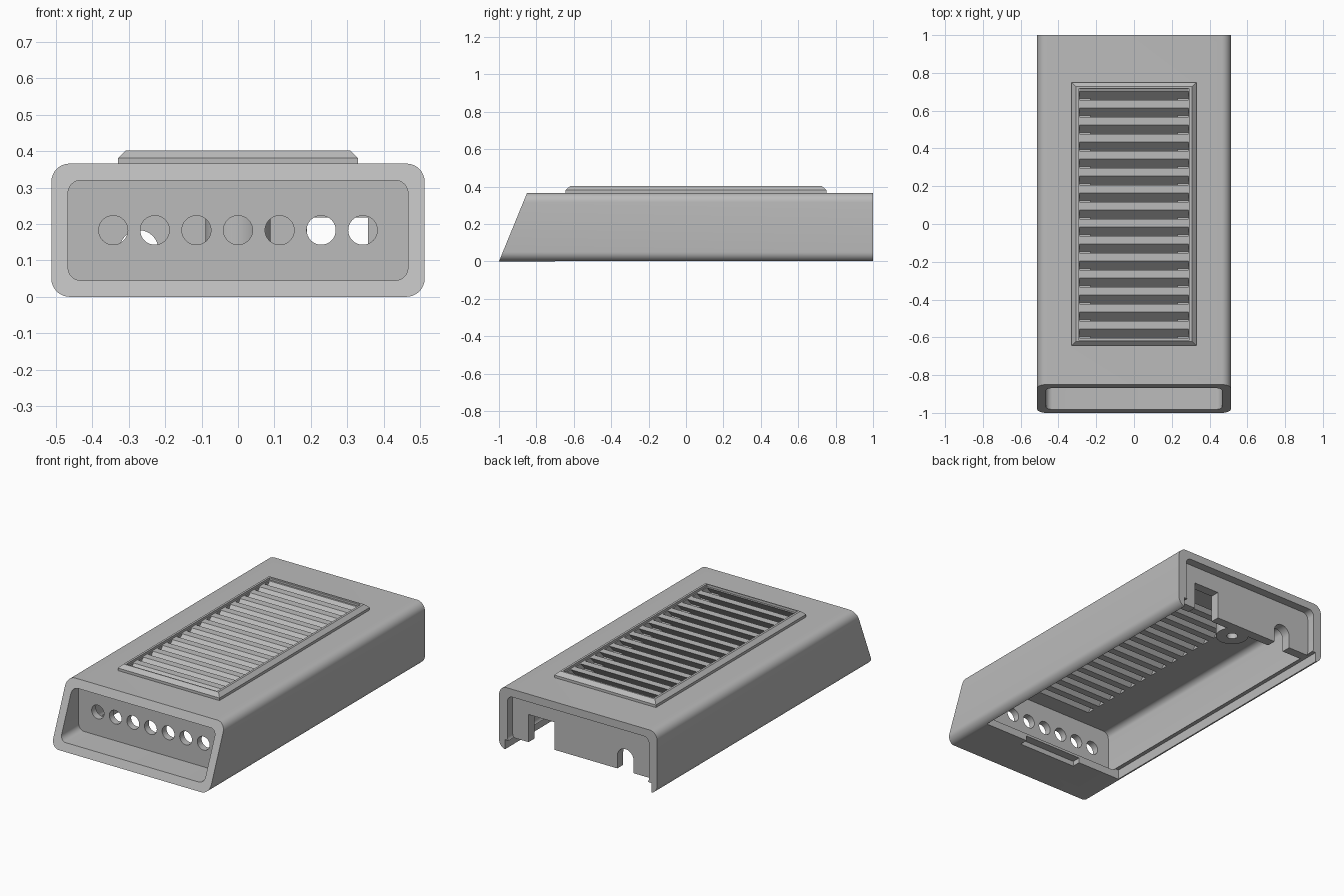
import bpy, bmesh, math

if "Cube" in bpy.data.objects:
    bpy.data.objects.remove(bpy.data.objects["Cube"], do_unlink=True)

grey = bpy.data.materials.new("plain grey")
grey.use_nodes = True
COLOUR = (0.5, 0.5, 0.5, 1)
grey.diffuse_color = COLOUR
grey.node_tree.nodes["Principled BSDF"].inputs["Base Color"].default_value = COLOUR


def rounded(hw, z0, z1, r, steps=8):
    """Rounded rectangle outline in x, z."""
    pts = []
    corners = [(hw - r, z1 - r), (r - hw, z1 - r), (r - hw, z0 + r), (hw - r, z0 + r)]
    for q, (cx, cz) in enumerate(corners):
        for i in range(steps + 1):
            a = math.pi / 2 * (q + i / steps)
            pts.append((cx + r * math.cos(a), cz + r * math.sin(a)))
    return pts


def rect(x0, x1, z0, z1):
    return [(x0, z0), (x1, z0), (x1, z1), (x0, z1)]


def circle(cx, cz, r, n=32):
    return [(cx + r * math.cos(2 * math.pi * i / n), cz + r * math.sin(2 * math.pi * i / n))
            for i in range(n)]


def prism(name, outline, y0, y1, lean0=0, lean1=0):
    """Outline in x, z drawn out along y; each end may lean with height."""
    bm = bmesh.new()
    ends = [[bm.verts.new((x, y + lean * z, z)) for x, z in outline]
            for y, lean in ((y0, lean0), (y1, lean1))]
    bm.faces.new(ends[0])
    bm.faces.new(ends[1])
    n = len(outline)
    for i in range(n):
        j = (i + 1) % n
        bm.faces.new((ends[0][i], ends[0][j], ends[1][j], ends[1][i]))
    return finish(name, bm)


def finish(name, bm):
    bmesh.ops.recalc_face_normals(bm, faces=bm.faces)
    mesh = bpy.data.meshes.new(name)
    bm.to_mesh(mesh)
    bm.free()
    mesh.materials.append(grey)
    ob = bpy.data.objects.new(name, mesh)
    bpy.context.collection.objects.link(ob)
    return ob


def cylinder(name, x, y, z0, z1, r):
    bm = bmesh.new()
    bmesh.ops.create_cone(bm, cap_ends=True, segments=32, radius1=r, radius2=r, depth=z1 - z0)
    bmesh.ops.translate(bm, verts=bm.verts, vec=(x, y, (z0 + z1) / 2))
    return finish(name, bm)


def combine(ob, other, operation="DIFFERENCE"):
    """Apply a boolean and discard the helper."""
    bpy.ops.object.select_all(action="DESELECT")
    bpy.context.view_layer.objects.active = ob
    ob.select_set(True)
    mod = ob.modifiers.new("cut", "BOOLEAN")
    mod.operation = operation
    mod.solver = "EXACT"
    mod.object = other
    bpy.ops.object.modifier_apply(modifier=mod.name)
    bpy.data.objects.remove(other, do_unlink=True)


def smooth(ob):
    bpy.ops.object.select_all(action="DESELECT")
    bpy.context.view_layer.objects.active = ob
    ob.select_set(True)
    bpy.ops.object.shade_smooth_by_angle(angle=math.radians(30))


# Outer case with a slanted front
case = prism("case", rounded(0.513, 0, 0.366, 0.05), -1, 1, lean0=0.15 / 0.366)

# Raised vent frame with a chamfered top
bm = bmesh.new()
loops = []
for inset, z in ((0, 0.345), (0, 0.381), (0.022, 0.402)):
    x, ya, yb = 0.33 - inset, -0.643 + inset, 0.75 - inset
    loops.append([bm.verts.new(p) for p in ((-x, ya, z), (x, ya, z), (x, yb, z), (-x, yb, z))])
bm.faces.new(loops[0])
bm.faces.new(loops[-1])
for a, b in zip(loops, loops[1:]):
    for i in range(4):
        j = (i + 1) % 4
        bm.faces.new((a[i], a[j], b[j], b[i]))
combine(case, finish("vent_frame", bm), "UNION")

# Front recess and inner cavity, leaving the socket wall between them
combine(case, prism("recess_cutter", rounded(0.467, 0.045, 0.32, 0.035), -1.2, -0.81))
combine(case, prism("cavity_cutter", rounded(0.46, 0.045, 0.32, 0.035), -0.77, 1.1))

# Open underside with a ledge for a lid, and a shallow slot for its tab
combine(case, prism("lid_cutter", rect(-0.475, 0.475, -0.1, 0.058), -0.70, 1.1))
combine(case, prism("tab_cutter", rect(-0.19, 0.19, -0.1, 0.03), -0.75, -0.68))

# Row of seven socket holes
for i in range(-3, 4):
    combine(case, prism("hole_cutter", circle(i * 0.1143, 0.183, 0.04), -0.9, -0.7))

# Vent louvres: sunken bed, then leaning slots that narrow below
combine(case, prism("bed_cutter", rect(-0.295, 0.295, 0.388, 0.5), -0.615, 0.715))
slot = [(-0.23, 0.29), (0.23, 0.29), (0.23, 0.345), (0.288, 0.345),
        (0.288, 0.43), (-0.288, 0.43), (-0.288, 0.345), (-0.23, 0.345)]
LEAN = 0.95
for i in range(15):
    y = -0.603 + 0.09 * i - LEAN * 0.388
    combine(case, prism("slot_cutter", slot, y, y + 0.047, LEAN, LEAN))
smooth(case)

# Back panel with a square notch and an arched notch
panel = prism("back_panel", rect(-0.465, 0.465, 0.056, 0.325), 0.895, 0.95)
combine(panel, prism("square_notch", rect(0.19, 0.357, -0.1, 0.218), 0.8, 1.1))
arch = [(-0.272 + 0.053 * math.cos(math.pi * i / 16), 0.13 + 0.053 * math.sin(math.pi * i / 16))
        for i in range(17)]
combine(panel, prism("arched_notch", arch + [(-0.325, -0.1), (-0.219, -0.1)], 0.8, 1.1))
smooth(panel)

# Screw boss hanging from the ceiling
boss = cylinder("screw_boss", 0, 0.846, 0.056, 0.33, 0.09)
combine(boss, cylinder("screw_hole", 0, 0.846, -0.1, 0.28, 0.03))
smooth(boss)
